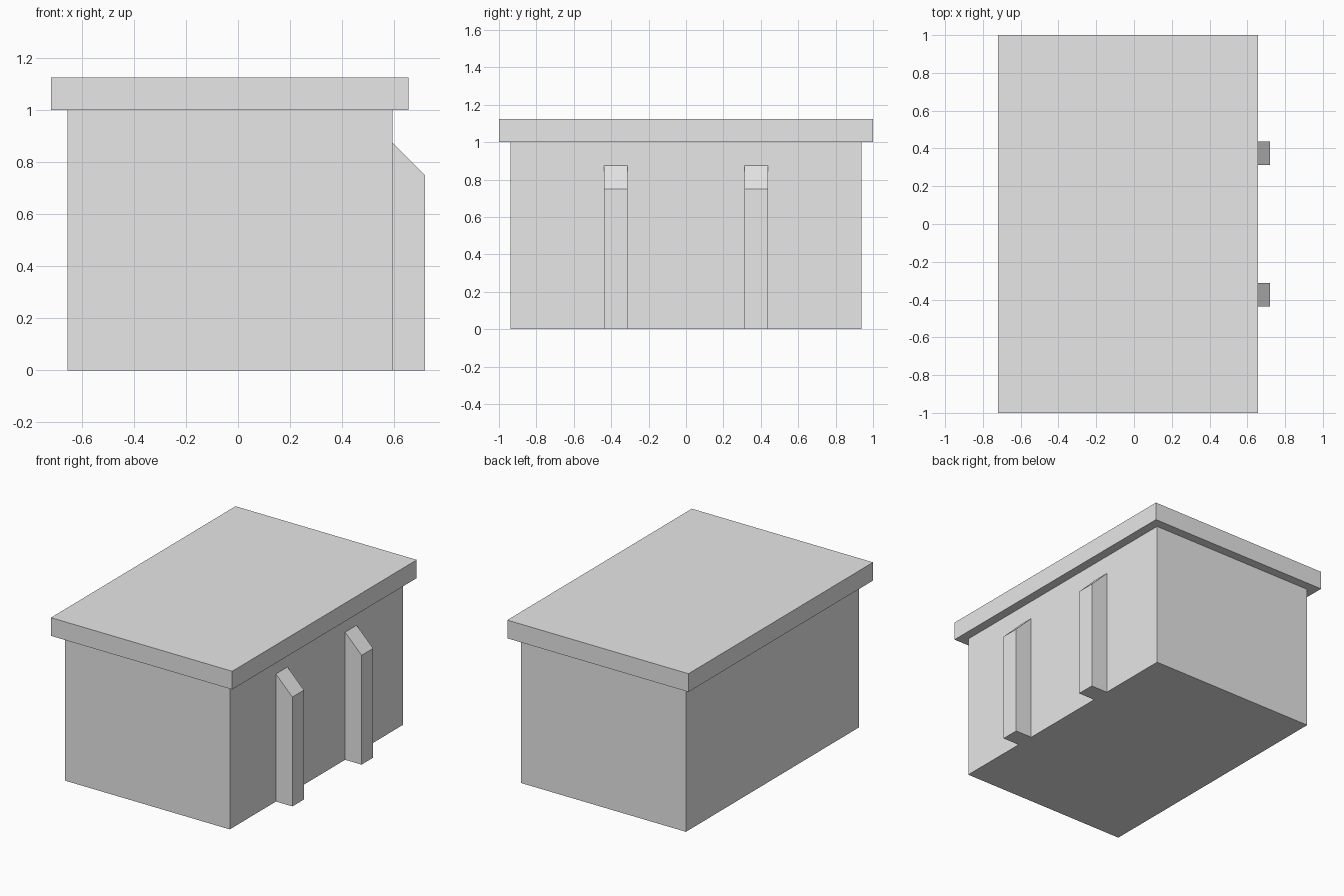
import bpy
import bmesh
from mathutils import Matrix, Vector

cube = bpy.data.objects.get("Cube")
if cube:
    bpy.data.objects.remove(cube, do_unlink=True)

# Single plain grey material
COLOUR = (0.8, 0.8, 0.8, 1.0)
grey = bpy.data.materials.new("plain grey")
grey.use_nodes = True
grey.diffuse_color = COLOUR
for node in grey.node_tree.nodes:
    if node.type == "BSDF_PRINCIPLED":
        node.inputs["Base Color"].default_value = COLOUR

WALL_X = 0.594       # outer face of the buttressed wall
WALL_TOP = 1.0


def finish(name, bm):
    """Turn a bmesh into a flat-shaded grey object."""
    bmesh.ops.recalc_face_normals(bm, faces=bm.faces)
    mesh = bpy.data.meshes.new(name)
    bm.to_mesh(mesh)
    bm.free()
    mesh.materials.append(grey)
    obj = bpy.data.objects.new(name, mesh)
    bpy.context.collection.objects.link(obj)
    return obj


def box(name, low, high):
    low, high = Vector(low), Vector(high)
    bm = bmesh.new()
    matrix = Matrix.Translation((low + high) / 2) @ Matrix.Diagonal((high - low).to_4d())
    bmesh.ops.create_cube(bm, size=1, matrix=matrix)
    return finish(name, bm)


def buttress(name, y_centre, width=0.125):
    """Extrude a side profile with a sloped top along y."""
    outer = WALL_X + 0.125
    profile = [(WALL_X, 0), (outer, 0), (outer, 0.75), (WALL_X, 0.875)]
    bm = bmesh.new()
    face = bm.faces.new([bm.verts.new((x, y_centre - width / 2, z)) for x, z in profile])
    result = bmesh.ops.extrude_face_region(bm, geom=[face])
    moved = [v for v in result["geom"] if isinstance(v, bmesh.types.BMVert)]
    bmesh.ops.translate(bm, verts=moved, vec=(0, width, 0))
    return finish(name, bm)


# Main block and overhanging roof slab
box("body", (-0.656, -0.9375, 0), (WALL_X, 0.9375, WALL_TOP))
box("roof_slab", (-0.719, -1, WALL_TOP), (0.656, 1, 1.125))

# Pair of buttresses on the +x wall
for label, side in (("front", -1), ("back", 1)):
    buttress(label + "_buttress", side * 0.375)
